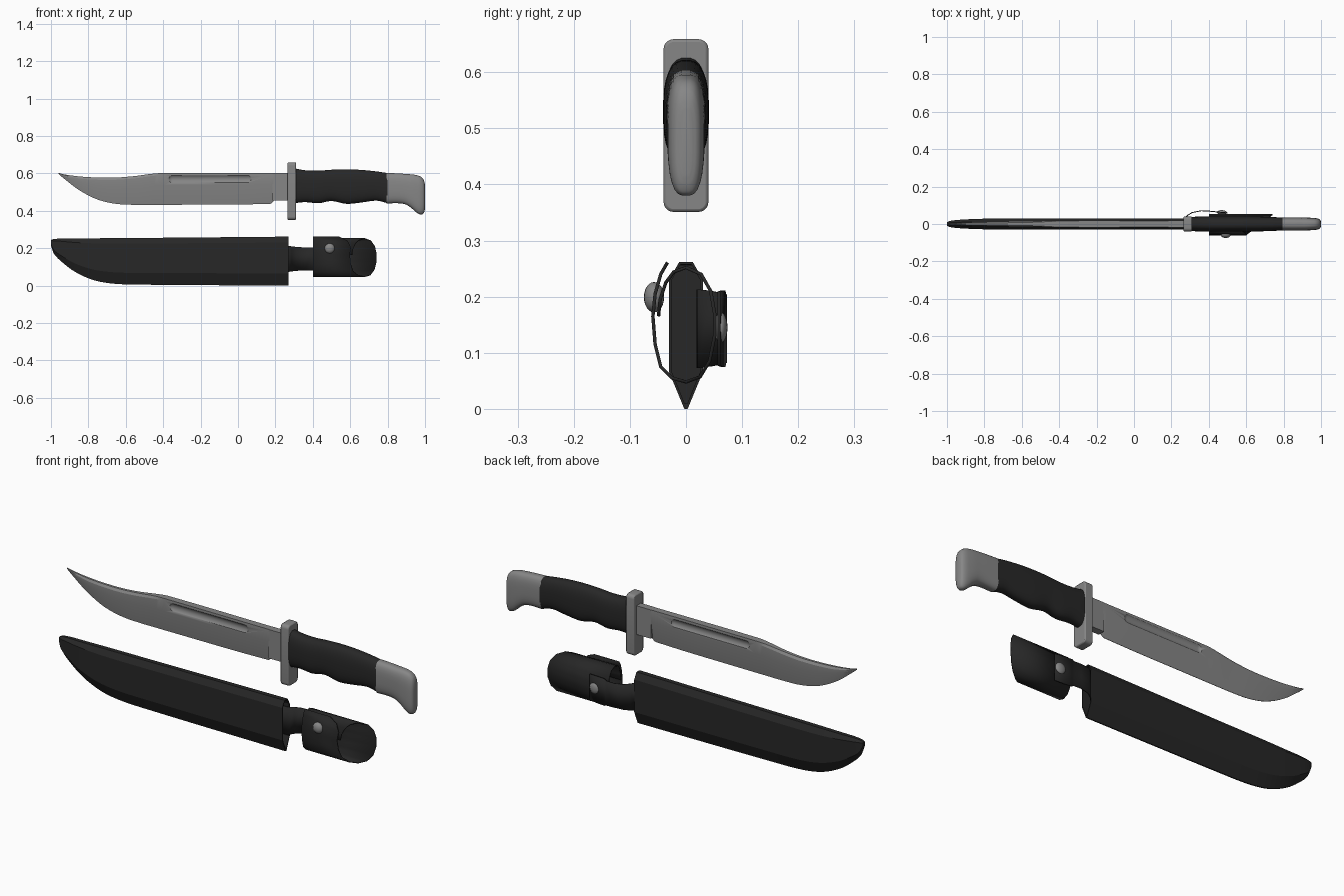
import bpy, bmesh, math
from mathutils import Vector

cube = bpy.data.objects.get("Cube")
if cube:
    bpy.data.objects.remove(cube)


def material(name, value):
    m = bpy.data.materials.new(name)
    m.use_nodes = True
    color = (value, value, value, 1)
    m.diffuse_color = color
    for node in m.node_tree.nodes:
        if node.type == 'BSDF_PRINCIPLED':
            node.inputs["Base Color"].default_value = color
    return m


STEEL = material("grey steel", 0.24)
LEATHER = material("black leather", 0.02)


def activate(ob):
    bpy.ops.object.select_all(action='DESELECT')
    ob.select_set(True)
    bpy.context.view_layer.objects.active = ob


def finish(bm, name, mat, angle=30):
    bmesh.ops.recalc_face_normals(bm, faces=bm.faces)
    me = bpy.data.meshes.new(name)
    bm.to_mesh(me)
    bm.free()
    me.materials.append(mat)
    ob = bpy.data.objects.new(name, me)
    bpy.context.collection.objects.link(ob)
    activate(ob)
    bpy.ops.object.shade_smooth_by_angle(angle=math.radians(angle))
    return ob


def refine(stations, steps=4):
    """Smooth curve through stations, with x as the parameter."""
    n = len(stations)
    rows = [Vector(s) for s in stations]
    slope = []
    for i in range(n):
        a, b = rows[max(i - 1, 0)], rows[min(i + 1, n - 1)]
        slope.append((b - a) / (b[0] - a[0]))
    out = []
    for i in range(n - 1):
        dx = rows[i + 1][0] - rows[i][0]
        for k in range(steps):
            t = k / steps
            s = t * t * (3 - 2 * t)
            out.append(rows[i] * (1 - s) + rows[i + 1] * s
                       + slope[i] * dx * t * (1 - t) ** 2
                       - slope[i + 1] * dx * t * t * (1 - t))
            out[-1][0] = rows[i][0] + dx * t
    return out + [rows[-1]]


def loft(name, rings, mat, angle=30):
    """Skin closed rings of points and cap both ends."""
    bm = bmesh.new()
    vs = [[bm.verts.new(p) for p in ring] for ring in rings]
    n = len(vs[0])
    for a, b in zip(vs, vs[1:]):
        for i in range(n):
            j = (i + 1) % n
            bm.faces.new((a[i], a[j], b[j], b[i]))
    bm.faces.new(vs[0])
    bm.faces.new(vs[-1])
    return finish(bm, name, mat, angle)


def oval(x, top, bottom, half, power=2.0, y=0.0, n=28):
    ring = []
    for i in range(n):
        a = math.tau * (i + 0.5) / n
        c, s = math.cos(a), math.sin(a)
        cy = math.copysign(abs(c) ** (2 / power), c)
        cz = math.copysign(abs(s) ** (2 / power), s)
        ring.append((x, y + half * cy, (top + bottom) / 2 + (top - bottom) / 2 * cz))
    return ring


def mirrored(x, side):
    return [(x, y, z) for y, z in side] + [(x, -y, z) for y, z in reversed(side)]


def block(name, size, center, mat, bevel, soft=0.0):
    """Box with its lengthwise (x) edges rounded, then softened."""
    bm = bmesh.new()
    bmesh.ops.create_cube(bm, size=1)
    for v in bm.verts:
        v.co = Vector(a * b for a, b in zip(v.co, size)) + Vector(center)
    if bevel:
        edges = [e for e in bm.edges if abs(e.verts[0].co.x - e.verts[1].co.x) > 0.001]
        bmesh.ops.bevel(bm, geom=edges, offset=bevel, segments=5, profile=0.5, affect='EDGES')
    ob = finish(bm, name, mat)
    if soft:
        mod = ob.modifiers.new("soft edges", 'BEVEL')
        mod.width, mod.segments = soft, 2
    return ob


def ribbon(name, pairs, thickness):
    """Leather strip between paired edge points."""
    bm = bmesh.new()
    vs = [(bm.verts.new(a), bm.verts.new(b)) for a, b in pairs]
    for (a, b), (c, d) in zip(vs, vs[1:]):
        bm.faces.new((a, b, d, c))
    ob = finish(bm, name, LEATHER, 40)
    mod = ob.modifiers.new("thickness", 'SOLIDIFY')
    mod.thickness, mod.offset = thickness, 0
    return ob


# Blade: swaged clip point, flat upper half, ground lower half
def blade_ring(s):
    x, spine, edge, thin, half = s
    h = spine - edge
    return mirrored(x, [(thin, spine), (half, spine - min(0.012, 0.15 * h)),
                        (half, edge + 0.63 * h), (0.001, edge)])


blade = loft("blade", [blade_ring(s) for s in refine([
    (-.96, .603, .597, .001, .002), (-.93, .595, .572, .003, .006),
    (-.85, .584, .511, .005, .010), (-.75, .578, .460, .006, .013),
    (-.65, .578, .437, .007, .015), (-.55, .586, .432, .009, .016),
    (-.46, .598, .432, .013, .018), (-.40, .602, .432, .017, .018),
    (.17, .602, .437, .017, .018), (.19, .602, .450, .017, .018)])], STEEL, 14)

# Fuller grooves cut in both sides of the blade
R = 0.029
for side in (-1, 1):
    rings = []
    for end, center in ((-1, -.35), (1, .05)):
        for k in range(9):
            t = (k if end > 0 else 8 - k) / 8
            a = t * math.radians(88)
            r = R * math.cos(a)
            rings.append(oval(center + end * R * math.sin(a), .57 + r, .57 - r, r,
                              y=side * .039, n=40))
    cutter = loft("groove_cutter", rings, STEEL)
    cutter.hide_render = True
    mod = blade.modifiers.new("groove", 'BOOLEAN')
    mod.operation, mod.solver, mod.object = 'DIFFERENCE', 'EXACT', cutter
    activate(blade)
    bpy.ops.object.modifier_apply(modifier=mod.name)
    bpy.data.objects.remove(cutter)

block("blade_base", (.10, .036, .146), (.235, 0, .529), STEEL, 0)
block("guard", (.045, .08, .308), (.288, 0, .505), STEEL, .018, .005)

# Grip with finger swells
loft("grip", [oval(*s, power=2.6) for s in refine([
    (.30, .628, .440, .038), (.36, .617, .446, .040), (.43, .615, .440, .041),
    (.50, .620, .452, .040), (.58, .622, .437, .041), (.66, .619, .444, .040),
    (.74, .611, .454, .037), (.80, .602, .440, .035)])], LEATHER)

# Hooked pommel
loft("pommel", [oval(*s, power=3.0) for s in refine([
    (.795, .603, .439, .034), (.86, .600, .440, .034), (.90, .597, .432, .034),
    (.93, .595, .412, .034), (.955, .591, .390, .033), (.975, .584, .380, .031),
    (.99, .570, .384, .026), (.997, .553, .398, .019), (1.0, .535, .415, .010)])], STEEL, 40)


# Sheath: open mouth, wedge-shaped lower seam, upswept toe
def sheath_ring(x, top, bottom, half, inset=0.0):
    h = top - bottom
    k = half - inset
    return mirrored(x, [(.4 * k, top - inset), (k, top - .12 * h),
                        (k, bottom + .25 * h), (.1 * k, bottom + 2 * inset)])


mouth = (.262, 0, .03)
rings = [sheath_ring(*s) for s in refine([
    (-1.0, .244, .215, .009), (-.985, .249, .172, .016), (-.94, .252, .125, .022),
    (-.87, .252, .073, .026), (-.77, .253, .029, .029), (-.66, .254, .010, .030),
    (-.50, .255, .005, .030), (.27, *mouth)])]
rings += [sheath_ring(x, *mouth, inset=.005) for x in (.27, -.4)]
loft("sheath", rings, LEATHER, 20)

# Strap joining the sheath to the loop
ribbon("back_strap", [((x, y, .143 - w), (x, y, .143 + w)) for x, y, w in [
    (.12, .021, .07), (.265, .023, .07), (.285, .045, .067), (.31, .061, .064),
    (.36, .071, .061), (.40, .069, .061), (.41, .068, .068), (.45, .064, .068),
    (.50, .059, .066)]], .005)

# Retaining loop: a spiral strip whose far end is cut on a slant
path = [(-.033, .261), (-.045, .240), (-.055, .205), (-.059, .165), (-.055, .115),
        (-.045, .075), (-.025, .055), (0, .048), (.025, .057), (.042, .085),
        (.051, .130), (.051, .170), (.044, .210), (.027, .240), (0, .252),
        (-.022, .244), (-.036, .225), (-.046, .195), (-.049, .165)]
corner = {0: .54, 1: .585}
ribbon("handle_loop", [((.40, y, z), (corner.get(i, .675 + 1.3 * y), y, z))
                       for i, (y, z) in enumerate(path)], .006)

# Domed snaps
for name, center, depth in (("front_snap", (.49, -.057, .199), .018),
                            ("back_snap", (.47, .062, .145), .012)):
    bm = bmesh.new()
    bmesh.ops.create_uvsphere(bm, u_segments=20, v_segments=12, radius=.027)
    for v in bm.verts:
        v.co = Vector((v.co.x, v.co.y * depth / .027, v.co.z)) + Vector(center)
    finish(bm, name, STEEL, 60)
